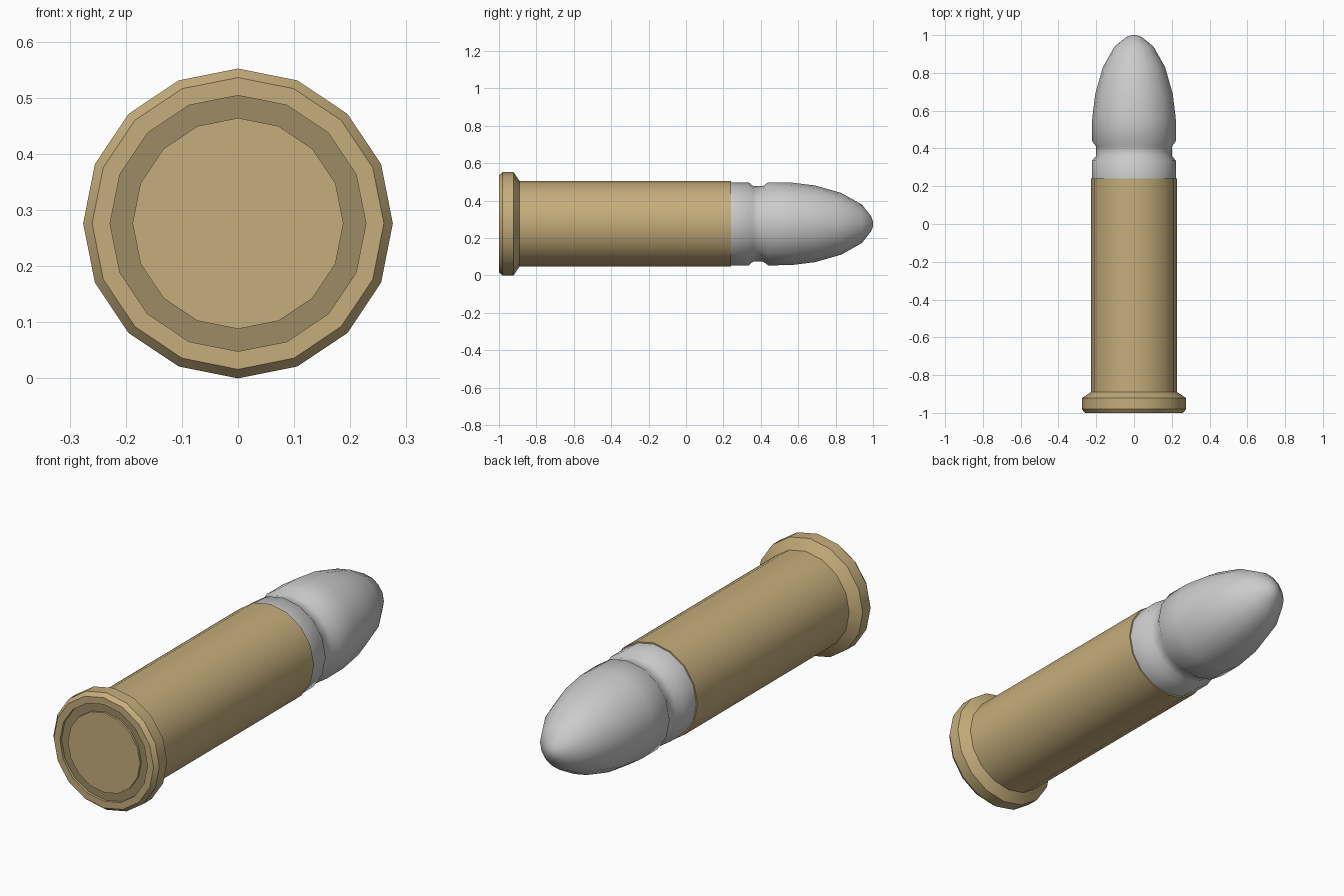
import bpy
import bmesh
from math import sin, cos, tau, radians

if "Cube" in bpy.data.objects:
    bpy.data.objects.remove(bpy.data.objects["Cube"])

SIDES = 16
AXIS_Z = 0.276


def material(name, colour):
    m = bpy.data.materials.new(name)
    m.diffuse_color = (*colour, 1)
    m.use_nodes = True
    m.node_tree.nodes["Principled BSDF"].inputs["Base Color"].default_value = m.diffuse_color
    return m


def lathe(name, profile, angle, mats=(), dark_spans=()):
    """Revolve (y, radius) points around the long axis and cap both ends."""
    bm = bmesh.new()
    rings = []
    for y, r in profile:
        rings.append([bm.verts.new((r * sin(tau * k / SIDES), y,
                                    AXIS_Z + r * cos(tau * k / SIDES)))
                      for k in range(SIDES)])
    for i, (a, b) in enumerate(zip(rings, rings[1:])):
        for k in range(SIDES):
            n = (k + 1) % SIDES
            f = bm.faces.new((a[k], a[n], b[n], b[k]))
            f.material_index = 1 if i in dark_spans else 0
    bm.faces.new(rings[0])
    bm.faces.new(rings[-1])
    bmesh.ops.recalc_face_normals(bm, faces=bm.faces)
    mesh = bpy.data.meshes.new(name)
    bm.to_mesh(mesh)
    bm.free()
    obj = bpy.data.objects.new(name, mesh)
    bpy.context.collection.objects.link(obj)
    for m in mats:
        mesh.materials.append(m)
    bpy.ops.object.select_all(action='DESELECT')
    obj.select_set(True)
    bpy.context.view_layer.objects.active = obj
    bpy.ops.object.shade_smooth_by_angle(angle=radians(angle))
    return obj


brass = material("brass", (0.56, 0.42, 0.2))
dark_brass = material("dark_brass", (0.34, 0.26, 0.13))

# Case: end disc, shallow darker groove, bevelled rim, straight wall, mouth
lathe("case", [
    (-0.998, 0.188), (-0.988, 0.188), (-0.988, 0.228), (-1.0, 0.228),
    (-1.0, 0.26), (-0.98, 0.276), (-0.922, 0.276), (-0.89, 0.228),
    (0.24, 0.228), (0.24, 0.215),
], 30, (brass, dark_brass), dark_spans=(1,))

# Tip: crimp groove and rounded nose
lathe("tip", [
    (0.235, 0.222), (0.335, 0.222), (0.36, 0.201), (0.41, 0.201),
    (0.44, 0.222), (0.56, 0.221), (0.69, 0.205), (0.83, 0.165),
    (0.94, 0.103), (0.99, 0.04), (1.0, 0.012),
], 60)
